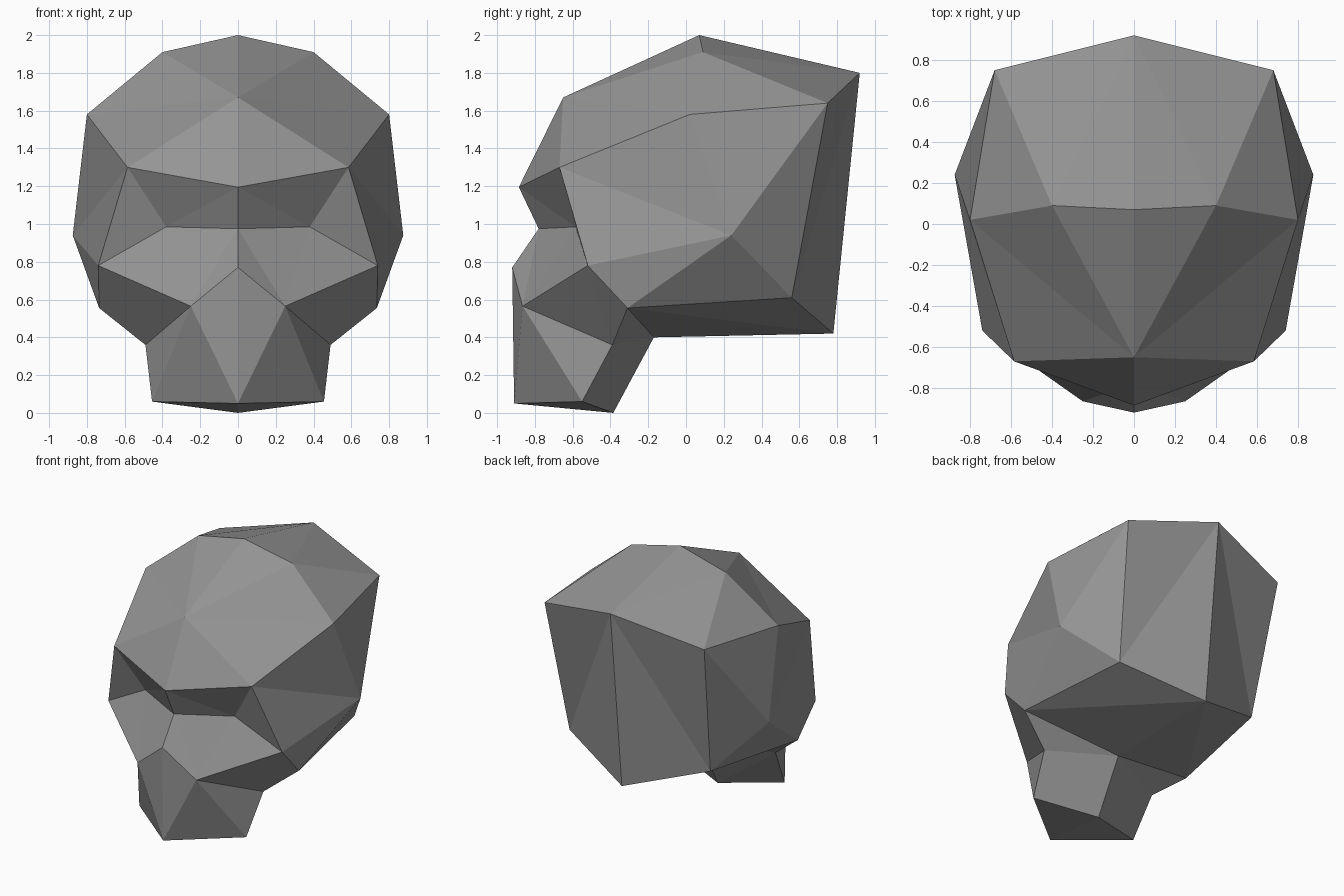
import bpy
import bmesh

cube = bpy.data.objects.get("Cube")
if cube:
    bpy.data.objects.remove(cube, do_unlink=True)

bm = bmesh.new()


def fan(hub, *ring):
    """Triangles from a hub landmark to each pair of neighbours on its ring."""
    for start, end in zip(ring, ring[1:]):
        bm.faces.new((hub, start, end))


def build_half(sign):
    def point(x, y, z):
        return bm.verts.new((sign * x, y, z))

    # Landmarks on the centre line
    crown = point(0, 0.07, 2)
    back_top = point(0, 0.92, 1.8)
    back_base = point(0, 0.78, 0.42)
    throat = point(0, -0.17, 0.4)
    jaw_base = point(0, -0.385, 0)
    chin = point(0, -0.91, 0.05)
    nose_tip = point(0, -0.92, 0.77)
    nose_bridge = point(0, -0.78, 0.975)
    brow = point(0, -0.885, 1.195)
    forehead = point(0, -0.65, 1.67)

    # Landmarks on the side
    crown_side = point(0.4, 0.09, 1.91)
    temple = point(0.8, 0.02, 1.58)
    brow_end = point(0.585, -0.67, 1.3)
    ear = point(0.875, 0.24, 0.94)
    back_corner = point(0.68, 0.75, 1.64)
    nape_corner = point(0.6, 0.56, 0.61)
    cheekbone = point(0.74, -0.52, 0.78)
    jaw_hinge = point(0.735, -0.31, 0.555)
    eye_socket = point(0.38, -0.585, 0.985)
    nostril = point(0.25, -0.865, 0.565)
    jaw_corner = point(0.49, -0.39, 0.36)
    chin_corner = point(0.455, -0.55, 0.06)

    # Cranium
    fan(forehead, crown, crown_side, temple, brow_end, brow)
    fan(back_top, crown, crown_side, back_corner, nape_corner, back_base)
    fan(crown_side, temple, back_corner)
    fan(ear, cheekbone, brow_end, temple, back_corner, nape_corner,
        jaw_hinge, cheekbone)
    fan(back_base, nape_corner, jaw_hinge, throat)

    # Face and jaw
    fan(eye_socket, brow_end, brow, nose_bridge, nostril, cheekbone, brow_end)
    fan(nostril, nose_bridge, nose_tip)
    fan(chin, jaw_base, chin_corner, nostril, nose_tip)
    fan(jaw_corner, chin_corner, jaw_base, throat, jaw_hinge, cheekbone,
        nostril, chin_corner)


# Both halves, welded along the centre line
build_half(1)
build_half(-1)
bmesh.ops.remove_doubles(bm, verts=bm.verts[:], dist=0.001)
bmesh.ops.recalc_face_normals(bm, faces=bm.faces[:])

mesh = bpy.data.meshes.new("skull")
bm.to_mesh(mesh)
bm.free()
skull = bpy.data.objects.new("skull", mesh)
bpy.context.collection.objects.link(skull)

# Single grey material
grey = bpy.data.materials.new("grey")
grey.use_nodes = True
colour = (0.3, 0.3, 0.3, 1)
grey.diffuse_color = colour
grey.node_tree.nodes["Principled BSDF"].inputs["Base Color"].default_value = colour
mesh.materials.append(grey)
